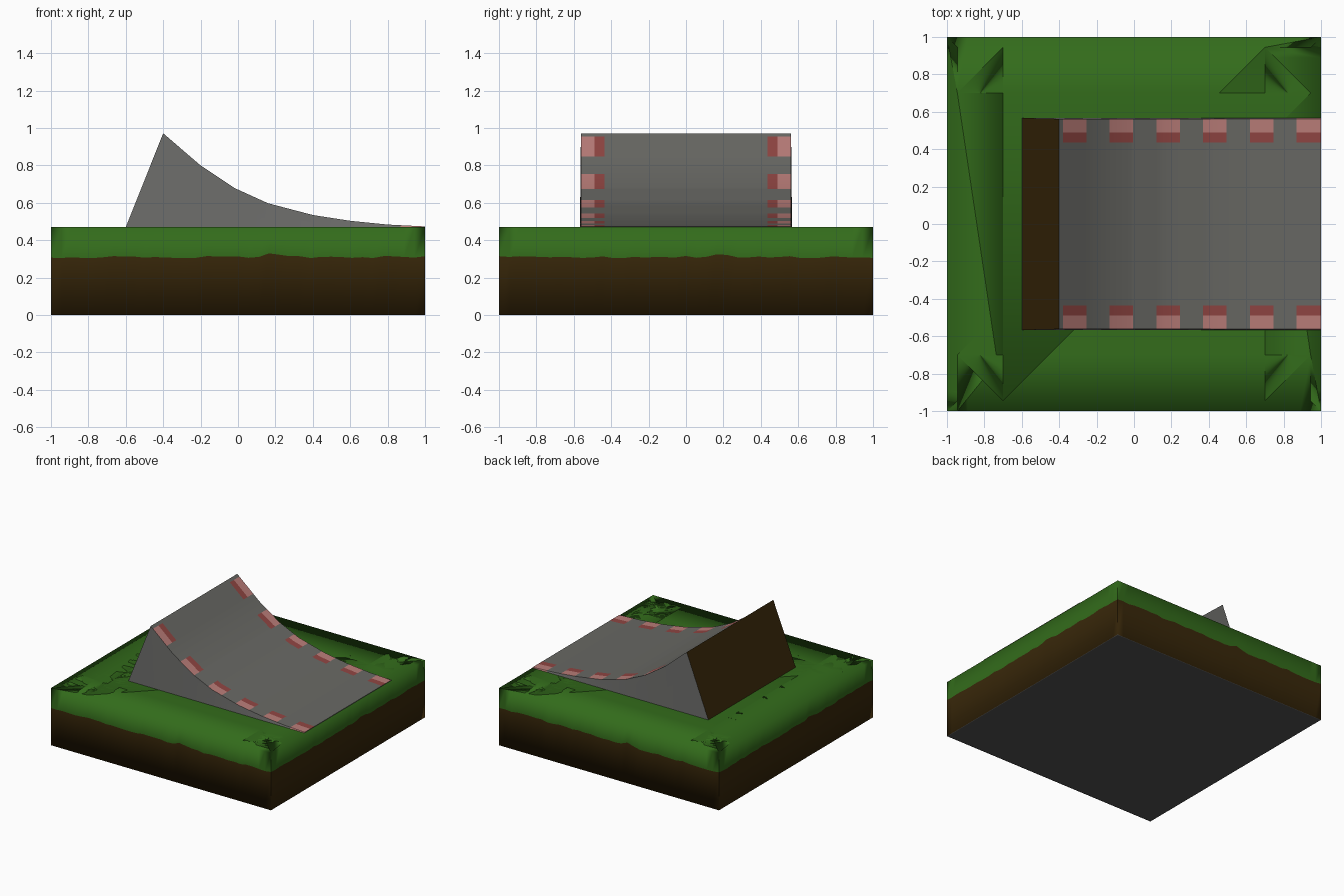
import bpy, bmesh, math, random
from mathutils import Vector

if "Cube" in bpy.data.objects:
    bpy.data.objects.remove(bpy.data.objects["Cube"])

random.seed(4)


def material(name, rgb):
    m = bpy.data.materials.new(name)
    m.diffuse_color = (*rgb, 1)
    m.use_nodes = True
    m.node_tree.nodes["Principled BSDF"].inputs["Base Color"].default_value = m.diffuse_color
    return m


GRASS = material("grass green", (0.033, 0.15, 0.011))
DIRT = material("dirt brown", (0.041, 0.021, 0.003))
UNDER = material("underside grey", (0.085, 0.085, 0.085))
ASPHALT = material("asphalt grey", (0.14, 0.14, 0.128))
WALL = material("side wall grey", (0.155, 0.155, 0.148))
PINK = material("kerb pink", (0.49, 0.205, 0.19))
RED = material("kerb red", (0.28, 0.06, 0.055))


def finish(name, bm, mats):
    bmesh.ops.recalc_face_normals(bm, faces=bm.faces[:])
    me = bpy.data.meshes.new(name)
    bm.to_mesh(me)
    bm.free()
    for m in mats:
        me.materials.append(m)
    ob = bpy.data.objects.new(name, me)
    bpy.context.collection.objects.link(ob)
    return ob


# Ground block: grass over dirt with a ragged border running round the sides
TOP, N = 0.47, 36
bm = bmesh.new()
rings = [[], [], []]
corners = [(-1, -1), (1, -1), (1, 1), (-1, 1)]
for s in range(4):
    a, b = Vector(corners[s]), Vector(corners[(s + 1) % 4])
    for i in range(N):
        p = a.lerp(b, i / N)
        t = i / N * 2 - 1
        edge = 0.31 + random.uniform(-0.006, 0.006) + 0.02 * math.exp(-((t - 0.18) / 0.05) ** 2)
        for ring, z in zip(rings, (0, edge, TOP)):
            ring.append(bm.verts.new((p.x, p.y, z)))
count = 4 * N
for layer, mat in ((0, 1), (1, 0)):
    lo, hi = rings[layer], rings[layer + 1]
    for i in range(count):
        j = (i + 1) % count
        bm.faces.new((lo[i], lo[j], hi[j], hi[i])).material_index = mat
top = bm.faces.new(rings[2])
bottom = bm.faces.new(rings[0][::-1])
bottom.material_index = 2
bm.normal_update()

# Soft shading over the rims, with crisp upright corners
for face, width in ((top, 0.3), (bottom, 0.01)):
    bmesh.ops.inset_region(bm, faces=[face], thickness=width, use_even_offset=True)
for f in bm.faces:
    f.smooth = True
for e in bm.edges:
    if all(abs(v.co.x) > 0.999 and abs(v.co.y) > 0.999 for v in e.verts):
        e.smooth = False
finish("ground_block", bm, [GRASS, DIRT, UNDER])

# Ramp: columns along the curve, from the foot up to the driving surface
curve = [(-0.4, 0.972), (-0.2, 0.80), (-0.02, 0.68), (0.16, 0.598),
         (0.4, 0.535), (0.6, 0.504), (0.8, 0.484), (1.0, 0.474)]
bm = bmesh.new()


def line(points, width):
    return [[bm.verts.new((x, s * width, z)) for x, z in points] for s in (-1, 1)]


upper = line(curve, 0.562)
foot = line([(x, TOP) for x, z in curve], 0.567)
heel = line([(-0.6, TOP)], 0.567)
for i in range(len(curve) - 1):
    j = i + 1
    for k in (0, 1):
        bm.faces.new((foot[k][i], foot[k][j], upper[k][j], upper[k][i]))
    for row in (upper, foot):
        bm.faces.new((row[0][i], row[0][j], row[1][j], row[1][i]))
for k in (0, 1):
    bm.faces.new((heel[k][0], foot[k][0], upper[k][0]))
bm.faces.new((heel[0][0], heel[1][0], upper[1][0], upper[0][0]))
bm.faces.new((heel[0][0], heel[1][0], foot[1][0], foot[0][0]))
bm.faces.new((upper[0][-1], upper[1][-1], foot[1][-1], foot[0][-1]))

# Kerb blocks: cut the driving surface, then colour the cut pieces
starts = [-0.38 + 0.25 * k for k in range(6)]
cuts = [((x, 0, 0), (1, 0, 0)) for s in starts for x in (s, s + 0.125) if x < 0.99]
cuts += [((0, s * y, 0), (0, 1, 0)) for s in (-1, 1) for y in (0.437, 0.49)]
bmesh.ops.recalc_face_normals(bm, faces=bm.faces[:])
bm.normal_update()
for co, no in cuts:
    faces = [f for f in bm.faces if f.normal.z > 0.2 and f.normal.x > 0]
    geom = faces + list({e for f in faces for e in f.edges}) + list({v for f in faces for v in f.verts})
    bmesh.ops.bisect_plane(bm, geom=geom, plane_co=co, plane_no=no)
    bm.normal_update()
for f in bm.faces:
    c = f.calc_center_median()
    if f.normal.x < -0.5:
        f.material_index = 1
    elif abs(f.normal.y) > 0.9:
        f.material_index = 4
    elif f.normal.z > 0.2 and abs(c.y) > 0.437 and any(s < c.x < s + 0.125 for s in starts):
        f.material_index = 2 if abs(c.y) > 0.49 else 3
ramp = finish("ramp", bm, [ASPHALT, DIRT, PINK, RED, WALL])
bpy.context.view_layer.objects.active = ramp
ramp.select_set(True)
bpy.ops.object.shade_smooth_by_angle(angle=math.radians(30))
